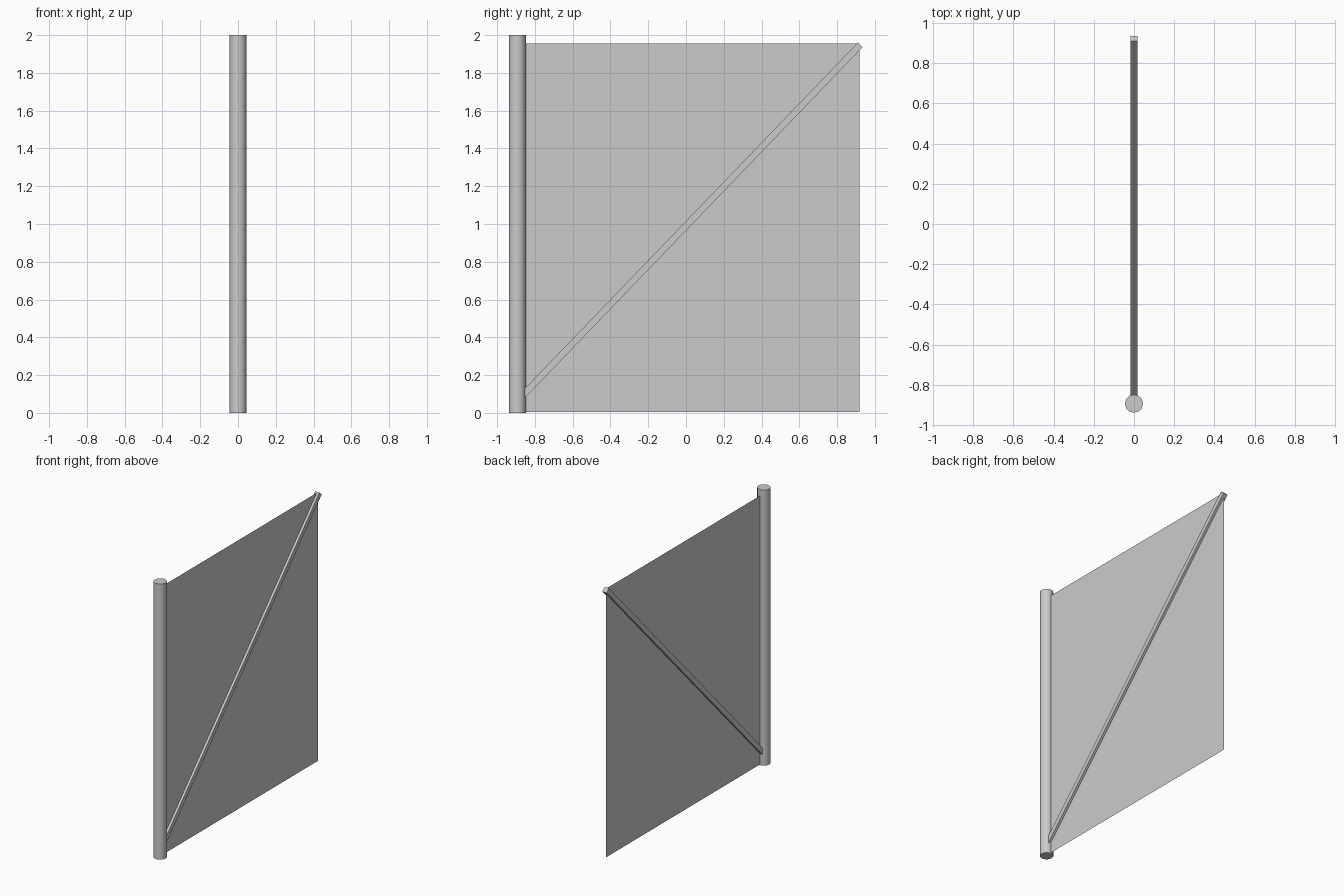
import bpy, bmesh
from mathutils import Vector

if "Cube" in bpy.data.objects:
    bpy.data.objects.remove(bpy.data.objects["Cube"])

MAST_Y, MAST_R = -0.893, 0.045


def finish(bm, name):
    bmesh.ops.recalc_face_normals(bm, faces=bm.faces)
    mesh = bpy.data.meshes.new(name)
    bm.to_mesh(mesh)
    bm.free()
    obj = bpy.data.objects.new(name, mesh)
    bpy.context.collection.objects.link(obj)
    return obj


# Mast: low-sided upright pole, smooth around its side
bpy.ops.mesh.primitive_cylinder_add(vertices=12, radius=MAST_R, depth=2,
                                    location=(0, MAST_Y, 1))
mast = bpy.context.object
mast.name = "mast"
bpy.ops.object.shade_smooth_by_angle(angle=0.7)

# Sail: single flat sheet attached to the back of the mast
bm = bmesh.new()
corners = [(-0.852, 0.005), (0.918, 0.005), (0.918, 1.955), (-0.852, 1.955)]
bm.faces.new([bm.verts.new((0, y, z)) for y, z in corners])
finish(bm, "sail")

# Sprit: square diagonal spar, cut upright at the mast and square at the peak
half = 0.0175
foot, peak = Vector((0, -0.855, 0.102)), Vector((0, 0.922, 1.948))
along = (peak - foot).normalized()
across = Vector((0, -along.z, along.y)) * half
upright = Vector((0, 0, half / along.y))
bm = bmesh.new()
profile = [foot - upright, peak - across, peak + across, foot + upright]
side = bm.faces.new([bm.verts.new(p - Vector((half, 0, 0))) for p in profile])
ext = bmesh.ops.extrude_face_region(bm, geom=[side])
moved = [g for g in ext["geom"] if isinstance(g, bmesh.types.BMVert)]
bmesh.ops.translate(bm, verts=moved, vec=(2 * half, 0, 0))
finish(bm, "sprit")
